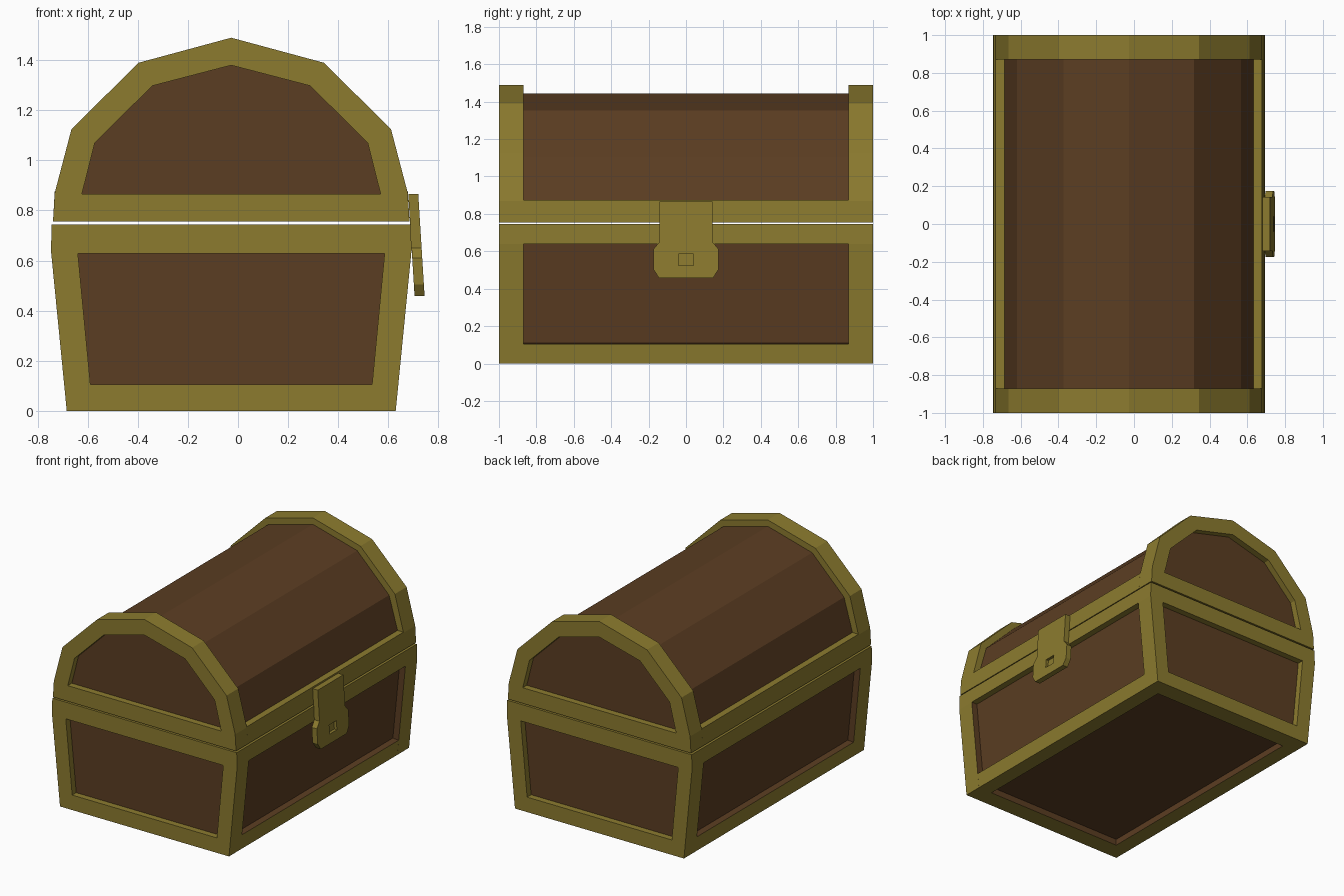
import bpy, bmesh

if "Cube" in bpy.data.objects:
    bpy.data.objects.remove(bpy.data.objects["Cube"])

CX = -0.027  # chest centreline; the latch sticks out on +x


def material(name, rgb):
    m = bpy.data.materials.new(name)
    m.diffuse_color = (*rgb, 1)
    m.use_nodes = True
    m.node_tree.nodes["Principled BSDF"].inputs["Base Color"].default_value = m.diffuse_color
    return m


GOLD = material("brass", (0.262, 0.198, 0.028))
WOOD = material("wood", (0.105, 0.047, 0.016))


def sym(half):
    """Full outline from right-hand points listed bottom to top."""
    return half + [(-x, z) for x, z in reversed(half) if x > 0]


def finish(name, bm, mats):
    bmesh.ops.recalc_face_normals(bm, faces=bm.faces)
    me = bpy.data.meshes.new(name)
    bm.to_mesh(me)
    bm.free()
    for m in mats:
        me.materials.append(m)
    ob = bpy.data.objects.new(name, me)
    bpy.context.collection.objects.link(ob)
    return ob


def along_y(u, v, d):
    return (CX + u, d, v)


def prism(name, pts, d0, d1, mat, place=along_y, wood_edges=()):
    """Outline swept from d0 to d1; wood_edges are the edges painted as wood."""
    bm = bmesh.new()
    a, b = [[bm.verts.new(place(u, v, d)) for u, v in pts] for d in (d0, d1)]
    bm.faces.new(a)
    bm.faces.new(b)
    n = len(pts)
    for i in range(n):
        j = (i + 1) % n
        f = bm.faces.new((a[i], a[j], b[j], b[i]))
        f.material_index = int(i in wood_edges)
    return finish(name, bm, [mat, WOOD])


def ring(name, outer, inner, d_out, d_in, back):
    """Frame between two outlines; back is the material index of its hidden side."""
    bm = bmesh.new()
    o0, i0, o1, i1 = [[bm.verts.new(along_y(u, v, d)) for u, v in pts]
                      for d in (d_out, d_in) for pts in (outer, inner)]
    n = len(outer)
    for i in range(n):
        j = (i + 1) % n
        for p, q, m in ((o0, i0, 0), (i0, i1, 0), (i1, o1, back), (o1, o0, 0)):
            bm.faces.new((p[i], p[j], q[j], q[i])).material_index = m
    return finish(name, bm, [GOLD, WOOD])


# Outlines seen from the front
base_out = sym([(.657, 0), (.72, .64), (.717, .745)])
base_in = sym([(.5625, .105), (.604, .54), (.6125, .628)])
lid_out = sym([(.712, .755), (.705, .87), (.638, 1.125), (.37, 1.39), (0, 1.49)])
lid_in = sym([(.597, .865), (.58, .93), (.545, 1.07), (.315, 1.298), (0, 1.38)])
core_base = [(.616, .045), (.675, .64), (.675, .735)]
core_lid = [(.66, .765), (.66, .87), (.593, 1.105), (.345, 1.352), (0, 1.445)]

# Hollow wooden trough and barrel lid
cavity = [(.6, .735), (.55, .11), (-.55, .11), (-.6, .735)]
left_wall = [(-x, z) for x, z in reversed(core_base)]
prism("base_planks", core_base + cavity + left_wall, -.95, .95, WOOD)
lid_cavity = sym([(.6, .765), (.6, .86), (.54, 1.075), (.315, 1.3), (0, 1.385)])
prism("lid_planks", sym(core_lid) + lid_cavity[::-1], -.95, .95, WOOD)

for s, end in ((-1, "front"), (1, "back")):
    # Recessed end panels and their brass frames
    prism(f"base_{end}_panel", sym(core_base), s * .86, s * .955, WOOD)
    prism(f"lid_{end}_panel", sym(core_lid), s * .885, s * .955, WOOD)
    ring(f"base_{end}_frame", base_out, base_in, s, s * .87, 1)
    ring(f"lid_{end}_frame", lid_out, lid_in, s, s * .87, 0)

# Long brass rails on both sides
rails = {
    "base_bottom_rail": ([(.547, 0), (.657, 0), (.667, .105), (.547, .115)], (2, 3)),
    "base_top_rail": ([(.61, .64), (.72, .64), (.717, .745), (.61, .745)], ()),
    "lid_rail": ([(.61, .755), (.712, .755), (.705, .875), (.61, .875)], ()),
}
for name, (pts, wood) in rails.items():
    for s, side in ((1, "right"), (-1, "left")):
        prism(f"{name}_{side}", [(s * x, z) for x, z in pts], -.87, .87, GOLD,
              wood_edges=wood)


# Leaning latch plate with a square keyhole
def latch_place(u, v, d):
    return (d + (.865 - v) * .062, u, v)


latch = prism("latch", sym([(.145, .458), (.175, .505), (.175, .61), (.142, .65), (.142, .865)]),
              .68, .72, GOLD, latch_place)
cutter = prism("keyhole_cutter", sym([(.04, .523), (.04, .586)]), .70, .78, GOLD, latch_place)
cutter.hide_render = True
cutter.hide_viewport = True
cut = latch.modifiers.new("keyhole", 'BOOLEAN')
cut.object = cutter
cut.operation = 'DIFFERENCE'
cut.solver = 'EXACT'
